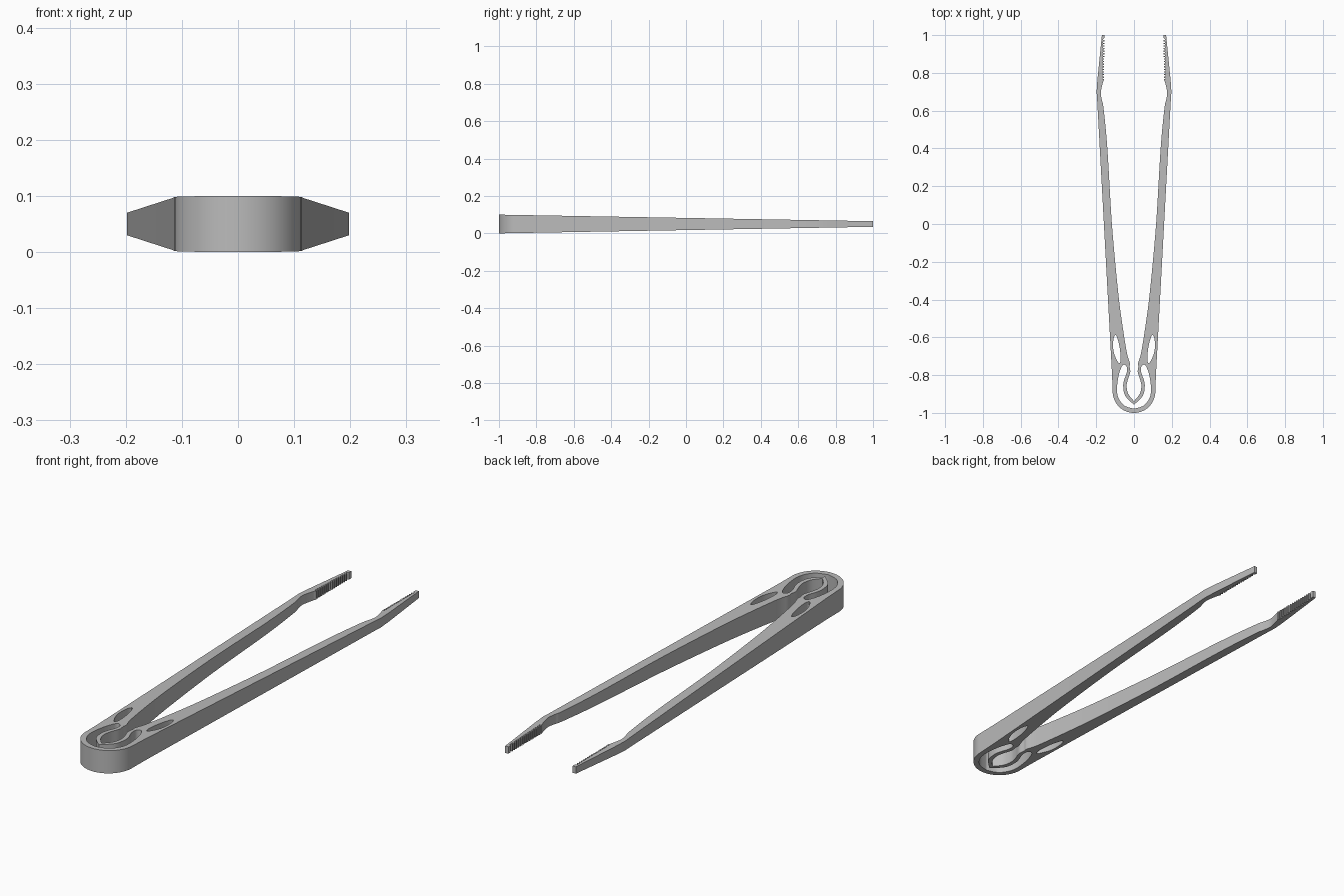
import bpy, bmesh, math
from mathutils import Vector

cube = bpy.data.objects.get("Cube")
if cube:
    bpy.data.objects.remove(cube, do_unlink=True)


def smooth(pts, steps=6, closed=False):
    """Catmull-Rom interpolation through 2D points."""
    n = len(pts)
    v = [Vector(p) for p in pts]
    out = []
    for i in range(n if closed else n - 1):
        if closed:
            a, b, c, d = (v[(i + k) % n] for k in (-1, 0, 1, 2))
        else:
            a, b, c, d = v[max(i - 1, 0)], v[i], v[i + 1], v[min(i + 2, n - 1)]
        for s in range(steps):
            t = s / steps
            out.append(0.5 * (2 * b + (c - a) * t + (2 * a - 5 * b + 4 * c - d) * t**2
                              + (3 * b - a - 3 * c + d) * t**3))
    if not closed:
        out.append(v[-1])
    return [(p.x, p.y) for p in out]


def mirrored(half):
    """Close a half outline that starts and ends on x = 0."""
    return half + [(-x, y) for x, y in reversed(half[1:-1])]


# Outer side: rounded heel, straight arm, bevelled tip
heel = [(0.113 * math.sin(a), -0.887 - 0.113 * math.cos(a))
        for a in (math.radians(90 * i / 16) for i in range(17))]
outer = heel + [(0.116, -0.80), (0.194, 0.64), (0.198, 0.70), (0.194, 0.76), (0.170, 1.0)]

# Gripping teeth on the inner side of the tip
teeth = [(0.155, 1.0), (0.155, 0.985)]
count = 16
for i in range(count):
    y = 0.98 - 0.22 * i / count
    x = 0.158 + 0.004 * i / count
    teeth += [(x + 0.005, y), (x + 0.005, y - 0.007), (x - 0.002, y - 0.007), (x - 0.002, y - 0.0135)]

# Inner side: finger notch, bowed arm, neck and spring loop cavity
inner = smooth([(0.163, 0.755), (0.172, 0.72), (0.176, 0.69), (0.170, 0.655), (0.161, 0.61),
                (0.141, 0.40), (0.117, 0.0), (0.085, -0.35), (0.062, -0.53), (0.038, -0.68),
                (0.022, -0.735), (0.023, -0.755), (0.020, -0.785), (0.033, -0.825),
                (0.039, -0.86), (0.030, -0.90), (0.0, -0.938)])
outline = mirrored(outer + teeth + inner)

# U-shaped slot around the spring loop
slot_half = smooth([(0.0, -0.978), (0.05, -0.962), (0.08, -0.925), (0.09, -0.88), (0.083, -0.81),
                    (0.066, -0.757), (0.052, -0.745), (0.038, -0.757), (0.038, -0.785),
                    (0.052, -0.825), (0.057, -0.86), (0.046, -0.91), (0.0, -0.957)])
slot = mirrored(slot_half)

# Leaf-shaped window in each arm
leaf = smooth([(0.100, -0.588), (0.110, -0.62), (0.107, -0.68), (0.082, -0.735),
               (0.071, -0.72), (0.075, -0.66), (0.088, -0.605)], closed=True)
leaf_mirror = [(-x, y) for x, y in leaf]

# Fill the outline and its holes as a flat plate with thickness
curve = bpy.data.curves.new("tongs_profile", 'CURVE')
curve.dimensions = '2D'
curve.fill_mode = 'BOTH'
curve.extrude = 0.05
for loop in (outline, slot, leaf, leaf_mirror):
    spline = curve.splines.new('POLY')
    spline.points.add(len(loop) - 1)
    for point, (x, y) in zip(spline.points, loop):
        point.co = (x, y, 0, 1)
    spline.use_cyclic_u = True
profile = bpy.data.objects.new("tongs_profile", curve)
bpy.context.collection.objects.link(profile)
bpy.context.view_layer.update()
evaluated = profile.evaluated_get(bpy.context.evaluated_depsgraph_get())
mesh = bpy.data.meshes.new_from_object(evaluated)
bpy.data.objects.remove(profile, do_unlink=True)

# Weld, then taper the thickness from heel to tip
bm = bmesh.new()
bm.from_mesh(mesh)
bmesh.ops.remove_doubles(bm, verts=bm.verts, dist=0.0002)
bmesh.ops.recalc_face_normals(bm, faces=bm.faces)
for v in bm.verts:
    half = 0.05 - 0.0175 * (v.co.y + 1)
    v.co.z = 0.05 + math.copysign(half, v.co.z)
bm.to_mesh(mesh)
bm.free()

tongs = bpy.data.objects.new("sprung_tongs", mesh)
bpy.context.collection.objects.link(tongs)

# Single grey plastic
grey = bpy.data.materials.new("grey_plastic")
grey.use_nodes = True
colour = (0.5, 0.5, 0.5, 1)
grey.diffuse_color = colour
grey.node_tree.nodes["Principled BSDF"].inputs["Base Color"].default_value = colour
mesh.materials.clear()
mesh.materials.append(grey)

bpy.ops.object.select_all(action='DESELECT')
tongs.select_set(True)
bpy.context.view_layer.objects.active = tongs
bpy.ops.object.shade_smooth_by_angle(angle=math.radians(30))
